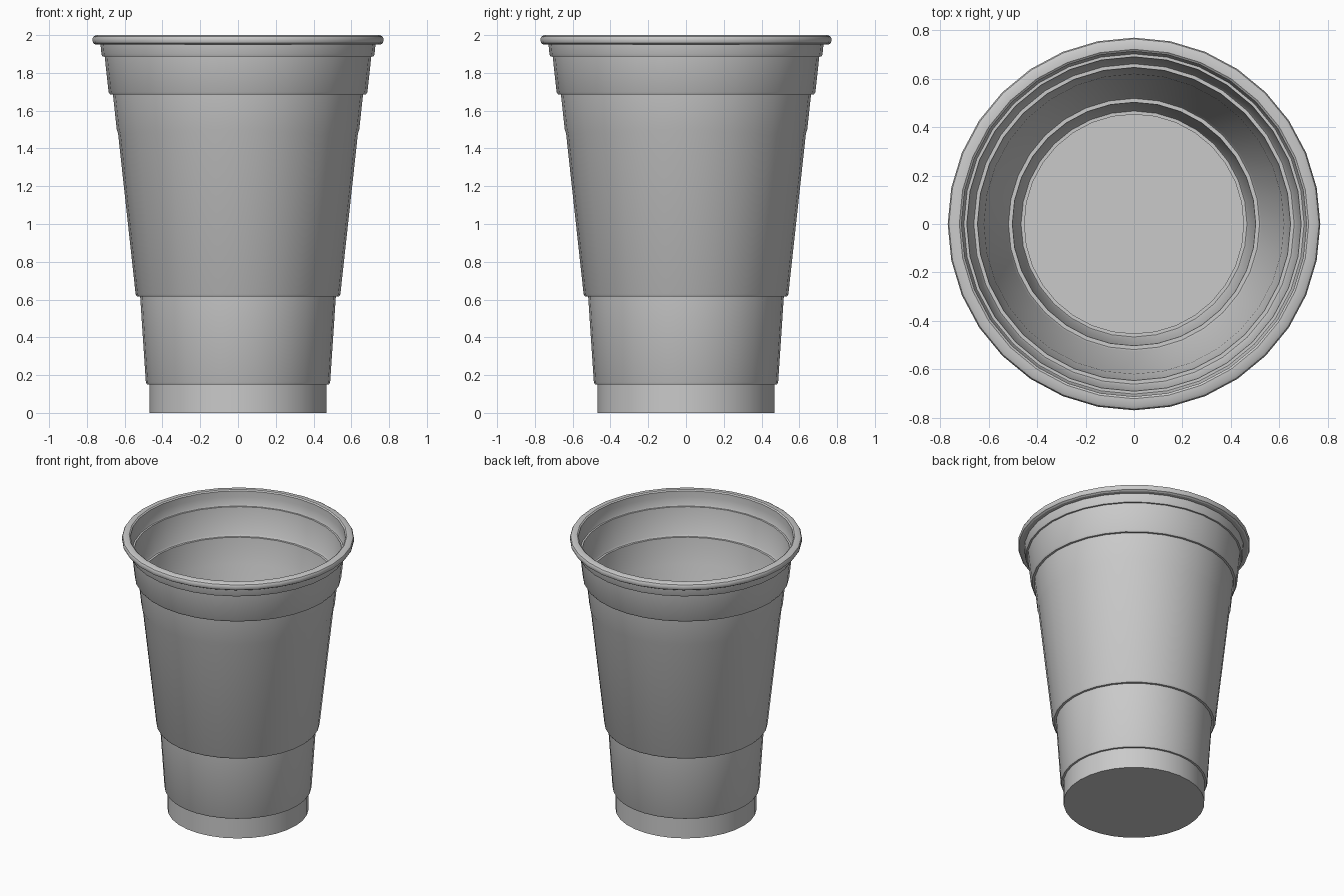
import bpy
import bmesh
from math import cos, sin, tau, radians

cube = bpy.data.objects.get("Cube")
if cube:
    bpy.data.objects.remove(cube, do_unlink=True)

SIDES = 32
WALL = 0.015

# Single plastic colour
plastic = bpy.data.materials.new("grey_plastic")
plastic.use_nodes = True
colour = (0.59, 0.59, 0.59, 1.0)
plastic.diffuse_color = colour
plastic.node_tree.nodes["Principled BSDF"].inputs["Base Color"].default_value = colour

# Outer wall (radius, height), stepped like a stacking cup
outer = [
    (0.468, 0.0), (0.468, 0.15),
    (0.482, 0.15), (0.488, 0.162), (0.518, 0.615),
    (0.534, 0.615), (0.542, 0.628), (0.635, 1.48),
    (0.642, 1.5), (0.662, 1.685),
    (0.677, 1.685), (0.685, 1.698), (0.706, 1.888),
    (0.718, 1.888), (0.723, 1.9), (0.728, 1.95),
]

# Rolled rim, from its underside over to the inner edge
rim = [
    (0.755, 1.95), (0.766, 1.957), (0.77, 1.968), (0.77, 1.983),
    (0.765, 1.993), (0.752, 2.0), (0.722, 2.0), (0.713, 1.993),
]

# Inner wall follows the outer wall at constant thickness
inner = [(r - WALL, z) for r, z in reversed(outer[1:])]
inner.append((outer[0][0] - WALL, WALL))


def lathe(name, profile, material):
    """Revolve a profile about z and close both ends with flat discs."""
    bm = bmesh.new()
    rings = [
        [bm.verts.new((r * cos(tau * i / SIDES), r * sin(tau * i / SIDES), z))
         for i in range(SIDES)]
        for r, z in profile
    ]
    for low, high in zip(rings, rings[1:]):
        for i in range(SIDES):
            j = (i + 1) % SIDES
            bm.faces.new((low[i], low[j], high[j], high[i]))
    bm.faces.new(list(reversed(rings[0])))
    bm.faces.new(rings[-1])
    bmesh.ops.recalc_face_normals(bm, faces=bm.faces)

    mesh = bpy.data.meshes.new(name)
    bm.to_mesh(mesh)
    bm.free()
    mesh.materials.append(material)
    obj = bpy.data.objects.new(name, mesh)
    bpy.context.collection.objects.link(obj)
    bpy.ops.object.select_all(action="DESELECT")
    obj.select_set(True)
    bpy.context.view_layer.objects.active = obj
    bpy.ops.object.shade_smooth_by_angle(angle=radians(30))
    return obj


# Cup shell: outside, rim, inside and floor in one closed surface
lathe("cup", outer + rim + inner, plastic)
